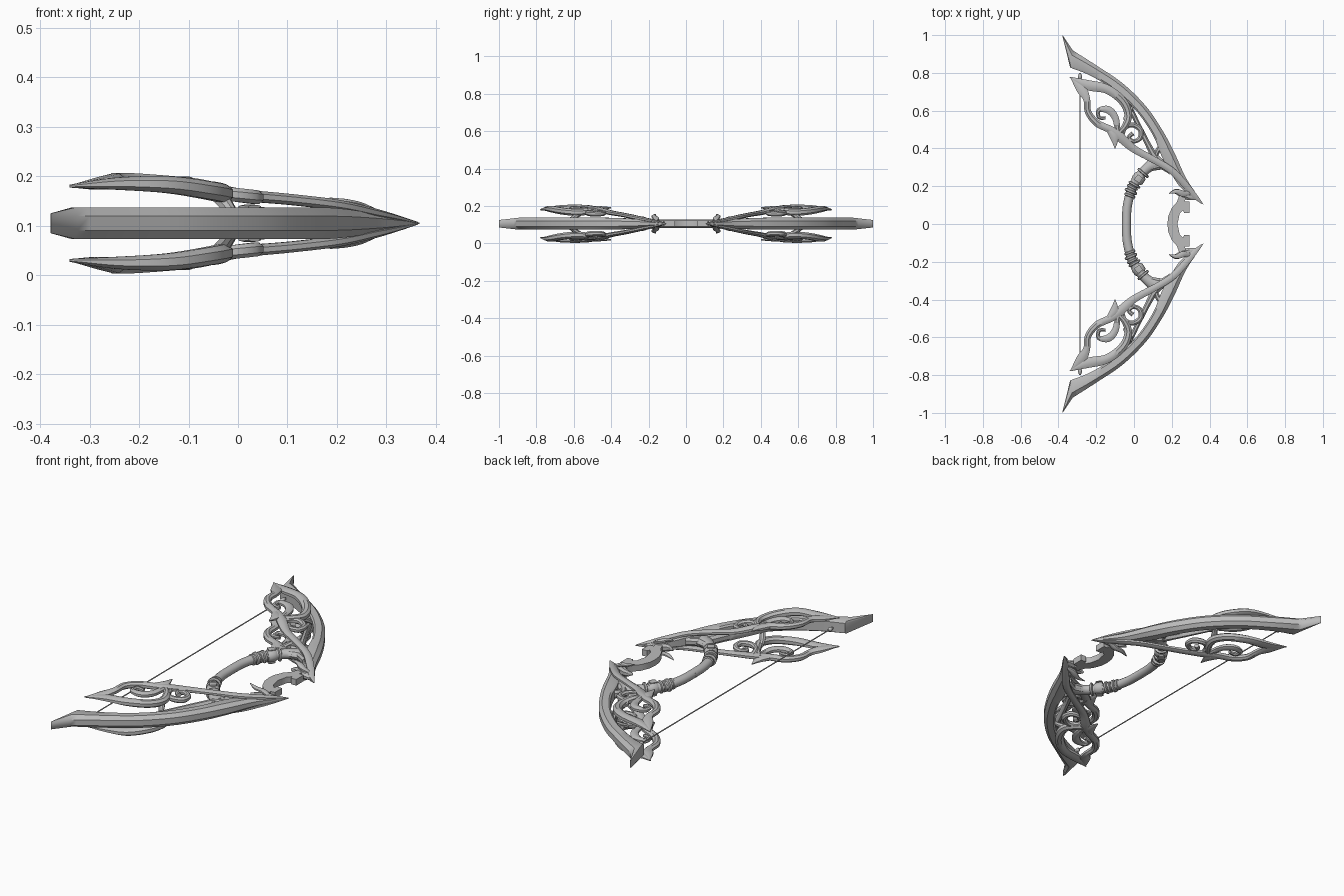
import bpy, bmesh, math
from mathutils import Vector

MID = 0.105  # height of the symmetry plane

grey = bpy.data.materials.new("grey")
grey.diffuse_color = (0.5, 0.5, 0.5, 1)

FLAT = [(1, -.45), (1, .45), (.4, 1), (-.4, 1), (-1, .45), (-1, -.45), (-.4, -1), (.4, -1)]
ROUND = [(math.cos(i * math.pi / 6), math.sin(i * math.pi / 6)) for i in range(12)]


def smooth_path(pts, n):
    """Catmull-Rom samples through rows of any length."""
    p = [Vector(q) for q in pts]
    p = [p[0] * 2 - p[1]] + p + [p[-1] * 2 - p[-2]]
    out = []
    for i in range(1, len(p) - 2):
        a, b, c, d = p[i - 1:i + 3]
        for k in range(n):
            t = k / n
            out.append((b * 2 + (c - a) * t + (a * 2 - b * 5 + c * 4 - d) * t * t
                        + (b * 3 - a - c * 3 + d) * t ** 3) * 0.5)
    return out + [p[-2]]


def finish(name, rings, mirror=(False, True, False), angle=35):
    """Skin closed rings into one object with mirrored copies."""
    bm = bmesh.new()
    vr = [[bm.verts.new(c) for c in r] for r in rings]
    for a, b in zip(vr, vr[1:]):
        for i in range(len(a)):
            j = (i + 1) % len(a)
            bm.faces.new((a[i], a[j], b[j], b[i]))
    bm.faces.new(vr[0])
    bm.faces.new(vr[-1])
    bmesh.ops.recalc_face_normals(bm, faces=bm.faces)
    me = bpy.data.meshes.new(name)
    bm.to_mesh(me)
    bm.free()
    me.materials.append(grey)
    ob = bpy.data.objects.new(name, me)
    bpy.context.collection.objects.link(ob)
    ob.location.z = MID
    bpy.ops.object.select_all(action='DESELECT')
    ob.select_set(True)
    bpy.context.view_layer.objects.active = ob
    bpy.ops.object.shade_smooth_by_angle(angle=math.radians(angle))
    if any(mirror):
        m = ob.modifiers.new("mirror", 'MIRROR')
        m.use_axis = mirror
        m.use_mirror_merge = False
    return ob


def ribbon(name, pts, section=FLAT, n=5, both=True):
    """Sweep a section along rows of x, y, z, half width, half thickness."""
    s = smooth_path(pts, n)
    rings = []
    for i, q in enumerate(s):
        d = s[min(i + 1, len(s) - 1)] - s[max(i - 1, 0)]
        t = Vector((d[0], d[1], 0)).normalized()
        side = Vector((-t.y, t.x, 0))
        w, h = max(q[3], .001), max(q[4], .001)
        rings.append([Vector((q[0], q[1], q[2])) + side * u * w + Vector((0, 0, v * h))
                      for u, v in section])
    return finish(name, rings, (False, True, both))


# limb blade: outer x, y, inner x, y, half thickness
limb = [(-.325, .92, -.338, .828, .032), (-.2, .84, -.23, .785, .032),
        (-.06, .745, -.1, .705, .032), (.063, .624, .015, .595, .032),
        (.148, .5, .1, .47, .032), (.21, .386, .15, .35, .031),
        (.27, .254, .2, .26, .024), (.323, .17, .255, .185, .014),
        (.367, .104, .355, .108, .002)]
rows = [Vector((-.378, 1, -.379, .996, .02))] + smooth_path(limb, 5)
rings = []
for r in rows:
    o, i = Vector((r[0], r[1], 0)), Vector((r[2], r[3], 0))
    rings.append([o.lerp(i, t) + Vector((0, 0, v * r[4])) for t, v in
                  ((0, -.45), (0, .45), (.28, 1), (.85, 1), (1, .8), (1, -.8), (.85, -1), (.28, -1))])
finish("limb_blade", rings)

# thin rail inside the limb
ribbon("inner_rail", [(-.1, .72, 0, .012, .02), (-.035, .64, 0, .012, .022),
                      (.02, .53, 0, .013, .022), (.075, .42, 0, .015, .022),
                      (.12, .345, 0, .02, .022), (.2, .28, 0, .022, .02)], both=False)
ribbon("rail_spur", [(.11, .35, 0, .012, .018), (.135, .4, 0, .014, .02),
                     (.17, .38, 0, .012, .02), (.19, .3, 0, .015, .018)], both=False)

# tilted leaf ornament on both faces of the limb
ribbon("leaf_outer_band", [(-.34, .778, .075, .002, .003), (-.25, .737, .08, .026, .012),
                           (-.143, .714, .078, .024, .017), (-.06, .65, .066, .022, .018),
                           (-.03, .575, .06, .02, .018), (-.052, .513, .068, .016, .016),
                           (-.1, .465, .075, .01, .01)])
ribbon("leaf_inner_band", [(-.335, .775, .075, .002, .003), (-.28, .715, .08, .026, .012),
                           (-.25, .66, .086, .018, .014), (-.243, .593, .087, .017, .015),
                           (-.196, .534, .085, .019, .015), (-.12, .497, .08, .02, .014),
                           (-.07, .457, .073, .024, .014), (0, .397, .058, .02, .012),
                           (.106, .339, .048, .018, .011), (.196, .285, .037, .018, .011),
                           (.265, .215, .022, .018, .01), (.32, .15, .01, .014, .006),
                           (.362, .108, .001, .003, .002)])
ribbon("leaf_thorn", [(-.14, .505, .082, .012, .012), (-.105, .46, .082, .022, .012),
                      (-.1, .4, .086, .002, .003)])
ribbon("leaf_crescent", [(-.085, .49, .075, .014, .012), (-.1, .565, .075, .018, .013),
                         (-.138, .605, .078, .02, .013), (-.187, .602, .08, .012, .011),
                         (-.185, .565, .08, .01, .01), (-.15, .56, .078, .008, .008)])
ribbon("scroll", [(-.07, .45, .07, .015, .012), (-.05, .505, .062, .012, .013),
                  (-.01, .525, .058, .013, .014), (.033, .5, .053, .014, .014),
                  (.032, .455, .053, .013, .013), (-.003, .438, .058, .011, .012),
                  (-.027, .46, .06, .01, .011), (-.005, .48, .06, .012, .01)])
# posts joining the ornament to the limb
ribbon("ornament_stem", [(-.01, .62, .02, .01, .012), (-.03, .585, .045, .015, .015),
                         (-.05, .55, .06, .01, .01)])

# hooked thorns beside the arrow rest
ribbon("hook_thorn", [(.3, .165, .012, .008, .006), (.262, .16, .028, .016, .009),
                      (.225, .172, .04, .012, .008), (.185, .162, .05, .002, .002)])
ribbon("hook_root", [(.33, .14, 0, .012, .008), (.27, .15, 0, .02, .018),
                     (.225, .172, 0, .014, .018), (.19, .165, 0, .003, .005)], both=False)

# arrow rest plate: crescent with square notches
half = [(.177, 0), (.181, .04), (.2, .085), (.225, .113), (.24, .15), (.275, .145),
        (.27, .12), (.295, .118), (.295, .058), (.265, .058), (.26, .073), (.242, .055), (.23, 0)]
outline = half + [(x, -y) for x, y in half[-2:0:-1]]
finish("arrow_rest", [[(x, y, z) for x, y in outline] for z in (-.016, .016)], (False,) * 3)

# curved handle tube, flaring into the limb
ribbon("handle", [(-.04, -.01, 0, .024, .022), (-.036, .09, 0, .024, .022),
                  (-.012, .185, 0, .025, .023), (.028, .25, 0, .026, .024),
                  (.075, .3, 0, .028, .024), (.13, .33, 0, .045, .024)], ROUND, both=False)
ribbon("handle_branch", [(.06, .29, 0, .016, .02), (.1, .298, 0, .014, .02),
                         (.14, .305, 0, .014, .02), (.19, .28, 0, .014, .018)], both=False)

# rings and cuff on the handle
for k, (x, y, a, r, l) in enumerate([(-.022, .15, 70, .03, .007), (-.016, .172, 67, .034, .008),
                                     (-.008, .194, 64, .03, .007), (.002, .208, 60, .034, .007),
                                     (.024, .24, 54, .034, .022), (.048, .27, 50, .036, .007)]):
    d = Vector((math.cos(math.radians(a)), math.sin(math.radians(a)), 0)) * l
    c = Vector((x, y, 0))
    path = [(*(c + d * s), r * f, r * f * .92) for s, f in ((-1, .85), (-.6, 1), (.6, 1), (1, .85))]
    ribbon("handle_ring_%d" % (k + 1), path, ROUND, n=1, both=False)

# raised square fret on the cuff
ribbon("cuff_fret", [(.014, .226, .033, .016, .004), (.022, .237, .034, .018, .004),
                     (.034, .253, .033, .016, .004)], n=1)

# bow string with end knobs
ribbon("string", [(-.286, 0, 0, .003, .003), (-.286, .78, 0, .003, .003)], ROUND, n=1, both=False)
ribbon("string_knob", [(-.286, .765, 0, .004, .004), (-.286, .772, 0, .01, .01),
                       (-.286, .784, 0, .01, .01), (-.286, .8, 0, .004, .004)], ROUND, n=2, both=False)
